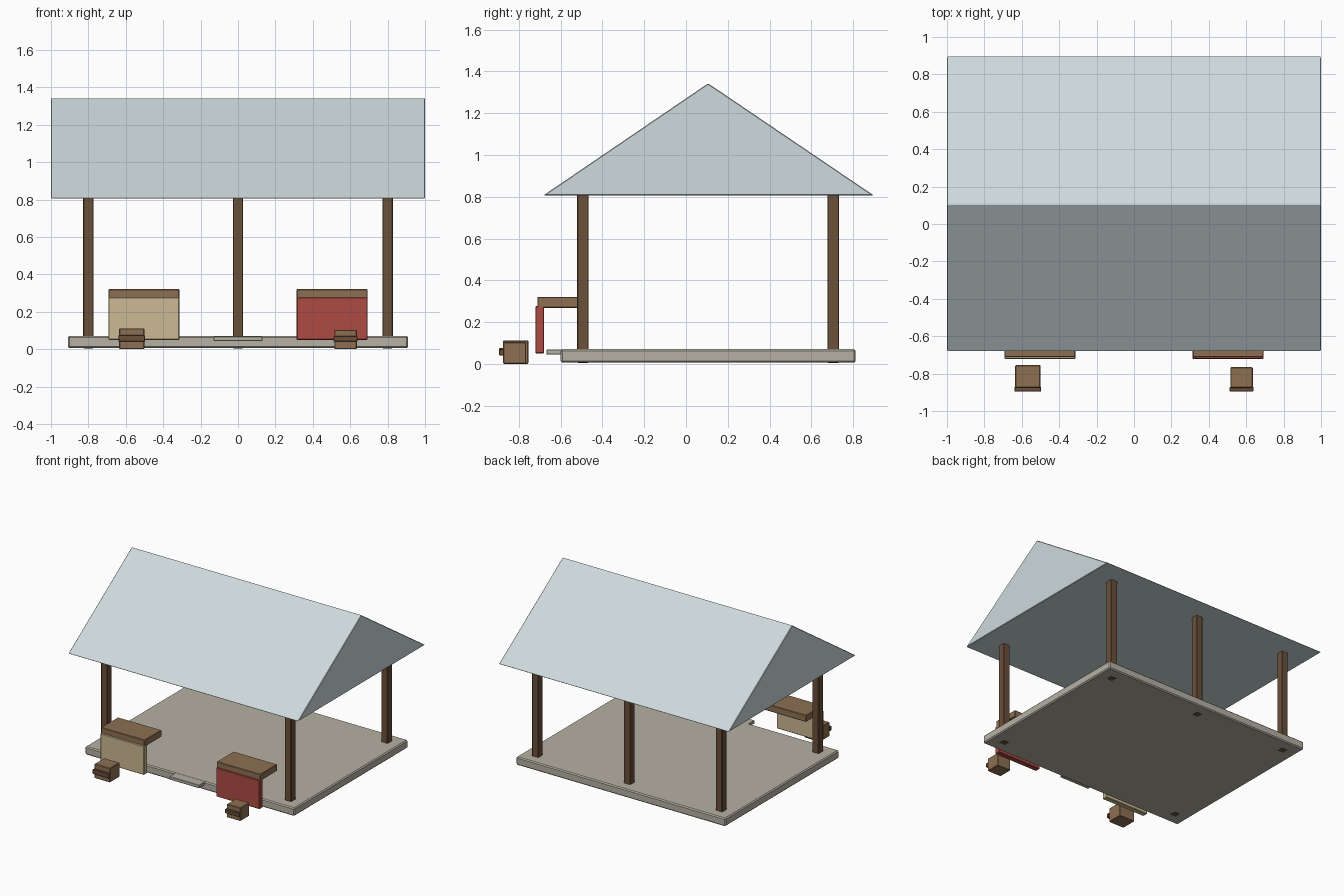
import bpy
import bmesh

if "Cube" in bpy.data.objects:
    bpy.data.objects.remove(bpy.data.objects["Cube"])


def material(name, rgb):
    m = bpy.data.materials.new(name)
    m.diffuse_color = (*rgb, 1)
    m.use_nodes = True
    m.node_tree.nodes["Principled BSDF"].inputs["Base Color"].default_value = m.diffuse_color
    return m


ROOF = material("pale_roof", (0.62, 0.70, 0.72))
STONE = material("stone", (0.47, 0.44, 0.37))
POST = material("dark_wood", (0.145, 0.08, 0.042))
WOOD = material("wood", (0.27, 0.16, 0.085))
TAN = material("tan_cloth", (0.60, 0.49, 0.29))
RED = material("red_cloth", (0.42, 0.07, 0.055))


def finish(name, bm, mat, bevel):
    bmesh.ops.recalc_face_normals(bm, faces=bm.faces)
    mesh = bpy.data.meshes.new(name)
    bm.to_mesh(mesh)
    bm.free()
    mesh.materials.append(mat)
    obj = bpy.data.objects.new(name, mesh)
    bpy.context.collection.objects.link(obj)
    if bevel:
        mod = obj.modifiers.new("Bevel", 'BEVEL')
        mod.width = bevel
        mod.segments = 1
    return obj


def box(name, x, y, z, mat, bevel=0.004):
    """Box from (min, max) ranges along each axis."""
    bm = bmesh.new()
    bmesh.ops.create_cube(bm, size=1)
    for v in bm.verts:
        v.co = [r[0] if c < 0 else r[1] for c, r in zip(v.co, (x, y, z))]
    return finish(name, bm, mat, bevel)


# floor slab and entrance step
box("floor", (-0.91, 0.91), (-0.60, 0.812), (0.006, 0.07), STONE, 0.008)
box("step", (-0.13, 0.13), (-0.668, -0.57), (0.044, 0.069), STONE, 0.003)

# posts: two at the front, three at the back
for name, px, py in (("front_left_post", -0.8, -0.494), ("front_right_post", 0.8, -0.494),
                     ("back_left_post", -0.8, 0.705), ("back_middle_post", 0, 0.705),
                     ("back_right_post", 0.8, 0.705)):
    box(name, (px - 0.028, px + 0.028), (py - 0.028, py + 0.028), (0.005, 0.812), POST)

# solid gable roof: triangle profile extruded along x
bm = bmesh.new()
tri = bm.faces.new([bm.verts.new((-1, y, z)) for y, z in
                    ((-0.682, 0.807), (0.898, 0.807), (0.106, 1.343))])
ext = bmesh.ops.extrude_face_region(bm, geom=[tri])
bmesh.ops.translate(bm, vec=(2, 0, 0),
                    verts=[g for g in ext["geom"] if isinstance(g, bmesh.types.BMVert)])
finish("roof", bm, ROOF, 0.004)

# market counters: cloth front with a wooden top
for side, cx, cloth in (("left", -0.503, TAN), ("right", 0.503, RED)):
    xr = (cx - 0.19, cx + 0.19)
    box(side + "_counter_front", xr, (-0.721, -0.679), (0.05, 0.277), cloth)
    box(side + "_counter_top", xr, (-0.712, -0.502), (0.268, 0.321), WOOD)

# crates with a dark band across the front
for side, cx, half, back, top in (("left", -0.568, 0.068, -0.755, 0.112),
                                  ("right", 0.575, 0.06, -0.765, 0.104)):
    box(side + "_crate", (cx - half, cx + half), (-0.876, back), (0, top), WOOD)
    box(side + "_crate_band", (cx - half - 0.004, cx + half + 0.004), (-0.895, -0.871),
        (0.04, top * 0.67), POST, 0.003)
